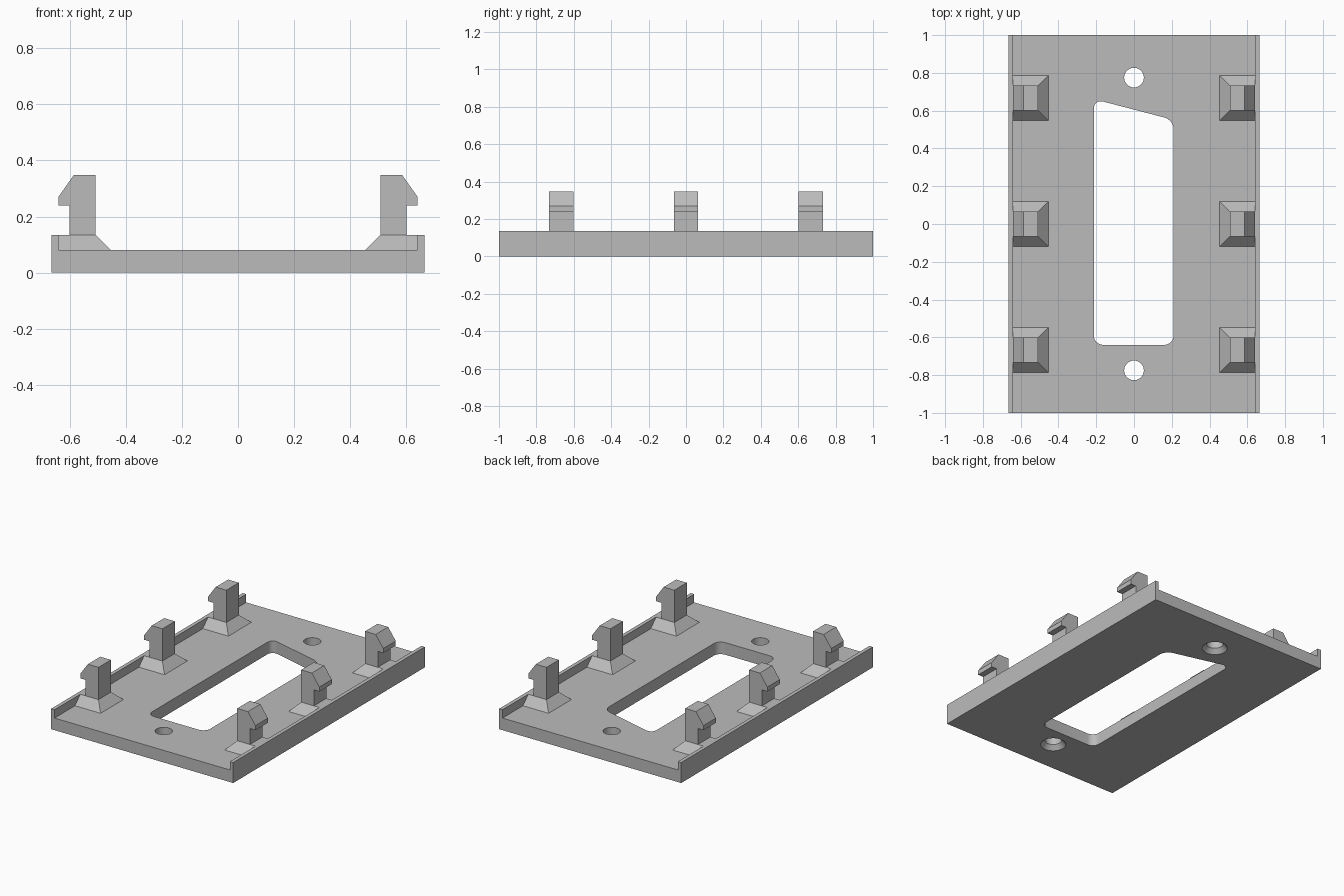
import bpy, bmesh
from mathutils import Matrix

if "Cube" in bpy.data.objects:
    bpy.data.objects.remove(bpy.data.objects["Cube"], do_unlink=True)

GREY = (0.5, 0.5, 0.5, 1)
mat = bpy.data.materials.new("grey plastic")
mat.use_nodes = True
mat.diffuse_color = GREY
mat.node_tree.nodes["Principled BSDF"].inputs["Base Color"].default_value = GREY


def finish(name, bm):
    bmesh.ops.recalc_face_normals(bm, faces=bm.faces)
    mesh = bpy.data.meshes.new(name)
    bm.to_mesh(mesh)
    bm.free()
    mesh.materials.append(mat)
    obj = bpy.data.objects.new(name, mesh)
    bpy.context.collection.objects.link(obj)
    return obj


def prism(points, offset):
    """Extrude a flat outline of 3D points along an offset."""
    bm = bmesh.new()
    face = bm.faces.new([bm.verts.new(p) for p in points])
    ext = bmesh.ops.extrude_face_region(bm, geom=[face])
    moved = [v for v in ext["geom"] if isinstance(v, bmesh.types.BMVert)]
    bmesh.ops.translate(bm, verts=moved, vec=offset)
    return bm


def cut(target, cutter):
    mod = target.modifiers.new("cut", 'BOOLEAN')
    mod.operation, mod.solver, mod.object = 'DIFFERENCE', 'EXACT', cutter
    bpy.context.view_layer.objects.active = target
    bpy.ops.object.modifier_apply(modifier=mod.name)
    bpy.data.objects.remove(cutter, do_unlink=True)


FLOOR, LIP, W, INNER = 0.08, 0.135, 0.665, 0.64

# Face plate with a raised lip along both long sides
half = [(W, 0), (W, LIP), (INNER, LIP), (INNER, FLOOR)]
outline = half + [(-x, z) for x, z in reversed(half)]
plate = finish("face_plate", prism([(x, -1, z) for x, z in outline], (0, 2, 0)))

# Window with one slanted end and rounded corners
window = [(-0.213, -0.64), (0.21, -0.64), (0.21, 0.551), (-0.213, 0.661)]
bm = prism([(x, y, -0.1) for x, y in window], (0, 0, 0.4))
upright = [e for e in bm.edges if abs(e.verts[0].co.z - e.verts[1].co.z) > 0.3]
bmesh.ops.bevel(bm, geom=upright, offset=0.05, segments=8, profile=0.5,
                affect='EDGES')
cut(plate, finish("window_cutter", bm))

# Countersunk screw holes
for y in (-0.775, 0.775):
    for r1, r2, z1, z2 in ((0.052, 0.052, -0.1, 0.2), (0.104, 0.052, -0.03, 0.03)):
        bm = bmesh.new()
        bmesh.ops.create_cone(bm, cap_ends=True, segments=40, radius1=r1,
                              radius2=r2, depth=z2 - z1,
                              matrix=Matrix.Translation((0, y, (z1 + z2) / 2)))
        cut(plate, finish("hole_cutter", bm))

bpy.ops.object.select_all(action='DESELECT')
plate.select_set(True)
bpy.context.view_layer.objects.active = plate
bpy.ops.object.shade_smooth_by_angle(angle=0.5)

# Snap clips: a sloped foot and a hooked post, three per side
HOOK = [(0.507, LIP), (0.507, 0.348), (0.585, 0.348), (INNER, 0.27),
        (INNER, 0.24), (0.6, 0.24), (0.6, LIP)]
for side, s in (("left", 1), ("right", -1)):
    for place, y in (("front", -0.667), ("middle", 0), ("back", 0.667)):
        bm = bmesh.new()
        bmesh.ops.create_cube(bm, size=2)
        for v in bm.verts:
            top = v.co.z > 0
            v.co = (s * (INNER if v.co.x > 0 else (0.507 if top else 0.453)),
                    y + v.co.y * (0.065 if top else 0.12),
                    LIP if top else FLOOR)
        finish(f"{side}_{place}_clip_foot", bm)
        finish(f"{side}_{place}_clip_hook",
               prism([(s * x, y - 0.065, z) for x, z in HOOK], (0, 0.13, 0)))
